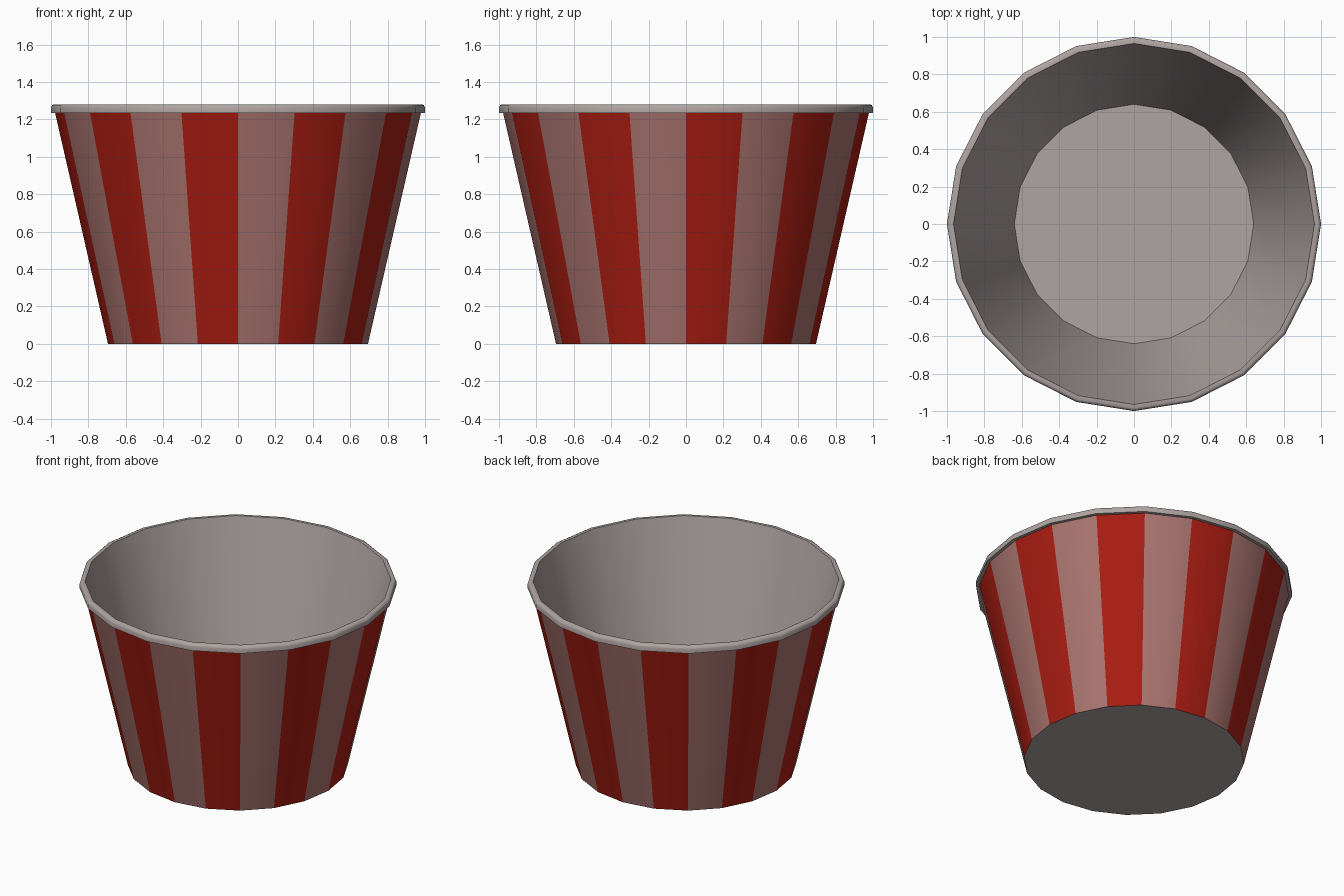
import bpy, math

if "Cube" in bpy.data.objects:
    bpy.data.objects.remove(bpy.data.objects["Cube"])

SIDES = 20


def material(name, color):
    m = bpy.data.materials.new(name)
    m.diffuse_color = color
    m.use_nodes = True
    m.node_tree.nodes["Principled BSDF"].inputs["Base Color"].default_value = m.diffuse_color
    return m


def lathe(name, profile, mats, cap_start=False, cap_end=False):
    """Revolve (radius, z) points into a 20-sided shell, alternating the materials."""
    verts = [(r * math.cos(math.tau * i / SIDES), r * math.sin(math.tau * i / SIDES), z)
             for r, z in profile for i in range(SIDES)]
    faces, slots = [], []
    for k in range(len(profile) - 1):
        a, b = k * SIDES, (k + 1) * SIDES
        for i in range(SIDES):
            j = (i + 1) % SIDES
            faces.append((a + i, a + j, b + j, b + i))
            slots.append(i % len(mats))
    if cap_start:
        faces.append(tuple(reversed(range(SIDES))))
    if cap_end:
        faces.append(tuple(range(len(verts) - SIDES, len(verts))))
    slots += [0] * (len(faces) - len(slots))
    mesh = bpy.data.meshes.new(name)
    mesh.from_pydata(verts, [], faces)
    for m in mats:
        mesh.materials.append(m)
    for p, s in zip(mesh.polygons, slots):
        p.material_index = s
    obj = bpy.data.objects.new(name, mesh)
    bpy.context.collection.objects.link(obj)
    bpy.ops.object.select_all(action='DESELECT')
    obj.select_set(True)
    bpy.context.view_layer.objects.active = obj
    bpy.ops.object.shade_smooth_by_angle(angle=math.radians(44))
    return obj


red = material("stripe_red", (0.40, 0.012, 0.006, 1))
pale = material("stripe_pale", (0.40, 0.176, 0.16, 1))
grey = material("warm_grey", (0.43, 0.375, 0.36, 1))

# Striped tapered outside wall
lathe("striped_wall", [(0.695, 0.0), (0.978, 1.235)], (red, pale))

# Rim with a rounded outer edge, inside wall and inside floor
lathe("rim_and_lining",
      [(0.978, 1.235), (1.0, 1.235), (1.0, 1.262), (0.995, 1.275), (0.985, 1.28),
       (0.965, 1.28), (0.64, 0.02)], (grey,), cap_end=True)

# Underside, meeting the wall's lower edge
lathe("base", [(0.695, 0.0), (0.695, 0.001)], (grey,), cap_start=True)
